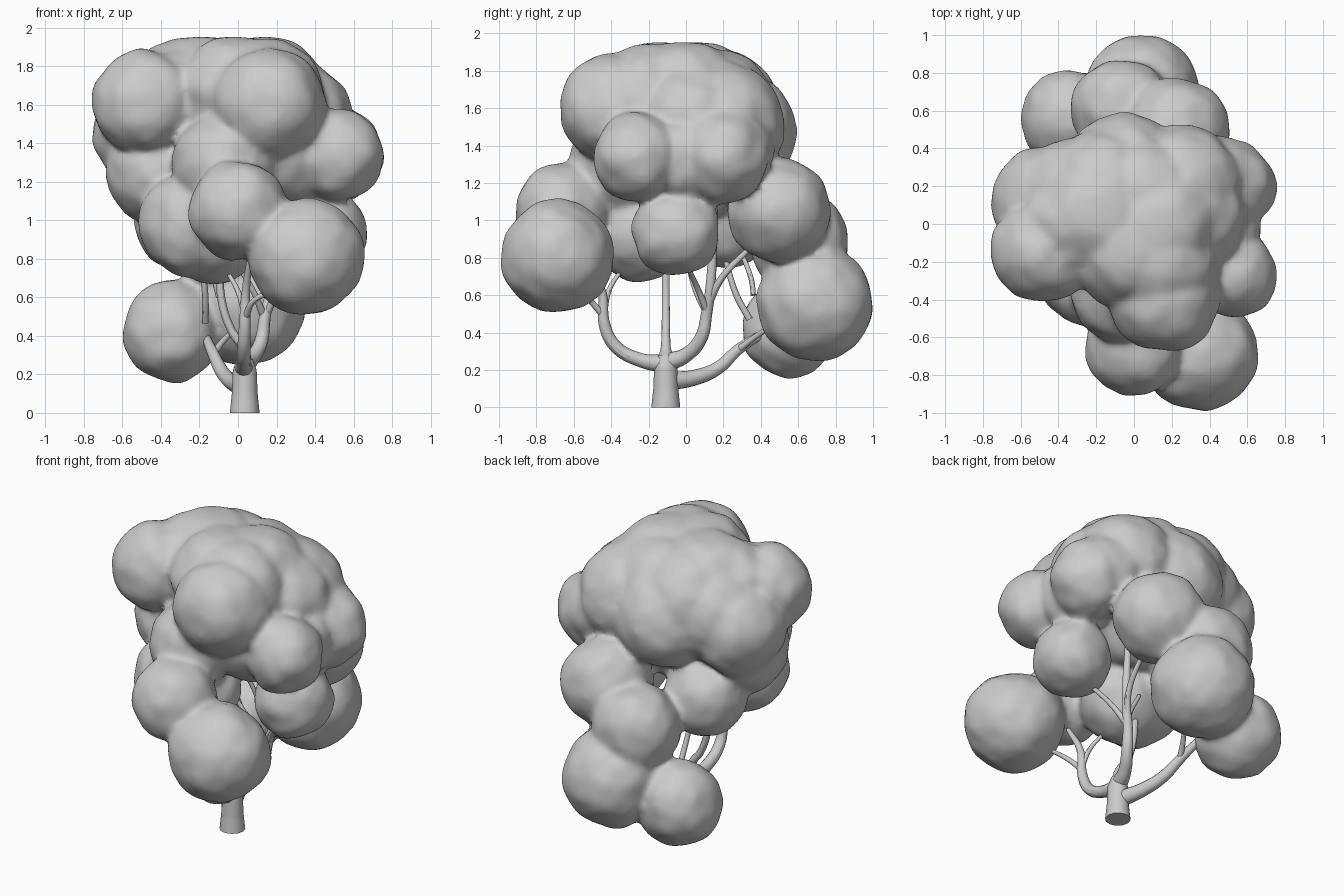
import bpy, bmesh
from mathutils import Matrix, noise

# Foliage puffs: x, y, z, radius
puffs = [
    (0.35, -0.69, 0.81, 0.304), (0.0, -0.655, 1.05, 0.258),                             # front low
    (-0.48, -0.14, 1.61, 0.277), (0.16, -0.385, 1.6, 0.295),                            # upper front
    (0.525, -0.26, 1.34, 0.237), (0.515, 0.2, 1.34, 0.24), (0.44, -0.05, 0.935, 0.235), # right side
    (0.22, 0.5, 1.05, 0.277), (-0.07, 0.61, 0.88, 0.268),                               # back middle
    (0.04, 0.69, 0.555, 0.31), (-0.34, 0.56, 0.425, 0.26),                              # back low
    (-0.23, -0.27, 0.98, 0.28), (-0.12, -0.25, 0.93, 0.26), (-0.29, 0.21, 0.99, 0.25),  # left low
    (-0.07, -0.35, 1.29, 0.275), (-0.41, 0.0, 1.26, 0.28), (0.25, -0.2, 1.35, 0.27),    # middle
    (-0.2, 0.05, 1.63, 0.335), (0.13, 0.0, 1.63, 0.335), (0.24, 0.2, 1.52, 0.325),      # crown
    (-0.05, 0.27, 1.48, 0.32), (-0.46, 0.12, 1.45, 0.295), (-0.02, -0.14, 1.65, 0.31),
    (0.0, 0.05, 1.3, 0.3),
]
# Fillers that soften the crown creases and the right side
fillers = [
    (-0.32, -0.02, 1.61, 0.31), (-0.16, 0.17, 1.58, 0.335), (0.06, 0.14, 1.59, 0.335),
    (0.28, 0.04, 1.53, 0.31), (-0.3, 0.14, 1.53, 0.32), (0.13, -0.2, 1.62, 0.325),
    (0.42, 0.22, 1.38, 0.25), (0.44, -0.02, 1.33, 0.24),
]
bm = bmesh.new()
for x, y, z, r in puffs + fillers:
    bmesh.ops.create_icosphere(bm, subdivisions=4, radius=r,
                               matrix=Matrix.Translation((x, y, z)))
for v in bm.verts:
    n = noise.noise(v.co * 5.0) * 0.018 + noise.noise(v.co * 11.0) * 0.012
    v.co += v.normal * n
    # Flattened crown
    if v.co.z > 1.94:
        v.co.z = 1.94 + 0.45 * (v.co.z - 1.94)
mesh = bpy.data.meshes.new("foliage")
bm.to_mesh(mesh)
bm.free()
foliage = bpy.data.objects.new("foliage", mesh)
bpy.context.collection.objects.link(foliage)

# Fuse the puffs into one soft skin
rm = foliage.modifiers.new("fuse", 'REMESH')
rm.mode = 'VOXEL'
rm.voxel_size = 0.018
rm.use_smooth_shade = True
sm = foliage.modifiers.new("soften", 'SMOOTH')
sm.factor = 0.5
sm.iterations = 10


def limb(name, pts):
    """Tapered round limb through points (x, y, z, radius)."""
    cu = bpy.data.curves.new(name, 'CURVE')
    cu.dimensions = '3D'
    cu.bevel_depth = 1.0
    cu.bevel_resolution = 4
    cu.resolution_u = 8
    cu.use_fill_caps = True
    sp = cu.splines.new('BEZIER')
    sp.bezier_points.add(len(pts) - 1)
    for bp, (x, y, z, r) in zip(sp.bezier_points, pts):
        bp.co = (x, y, z)
        bp.radius = r
        bp.handle_left_type = bp.handle_right_type = 'AUTO'
    tmp = bpy.data.objects.new(name, cu)
    bpy.context.collection.objects.link(tmp)
    bpy.context.view_layer.update()
    me = bpy.data.meshes.new_from_object(
        tmp.evaluated_get(bpy.context.evaluated_depsgraph_get()))
    bpy.data.objects.remove(tmp)
    ob = bpy.data.objects.new(name, me)
    bpy.context.collection.objects.link(ob)
    bpy.ops.object.select_all(action='DESELECT')
    ob.select_set(True)
    bpy.context.view_layer.objects.active = ob
    bpy.ops.object.shade_smooth_by_angle()


# Trunk
limb("trunk", [(0.035, -0.108, 0.0, 0.077), (0.035, -0.108, 0.1, 0.067),
               (0.035, -0.108, 0.22, 0.062), (0.035, -0.108, 0.28, 0.042)])
# Main boughs
limb("front_bough", [(0.03, -0.1, 0.23, 0.05), (0.03, -0.25, 0.255, 0.037),
                     (0.03, -0.38, 0.33, 0.034), (0.035, -0.435, 0.44, 0.031),
                     (0.04, -0.45, 0.62, 0.022), (0.06, -0.54, 0.8, 0.014)])
limb("right_bough", [(0.03, -0.1, 0.24, 0.05), (0.07, -0.0, 0.28, 0.04),
                     (0.12, 0.08, 0.37, 0.035), (0.14, 0.11, 0.5, 0.03),
                     (0.17, 0.13, 0.64, 0.026), (0.17, 0.15, 1.06, 0.02)])
limb("back_bough", [(0.02, -0.09, 0.14, 0.05), (-0.03, 0.05, 0.16, 0.042),
                    (-0.08, 0.17, 0.21, 0.036), (-0.13, 0.28, 0.31, 0.03),
                    (-0.17, 0.42, 0.4, 0.022)])
limb("middle_bough", [(0.03, -0.108, 0.24, 0.045), (0.03, -0.108, 0.33, 0.025),
                      (-0.03, -0.108, 0.42, 0.022), (-0.08, -0.108, 0.56, 0.021),
                      (-0.1, -0.108, 0.85, 0.02)])
# Twigs
twigs = [
    [(0.04, -0.45, 0.5, 0.018), (0.08, -0.52, 0.58, 0.015), (0.17, -0.57, 0.63, 0.012)],
    [(0.04, -0.44, 0.5, 0.018), (0.0, -0.41, 0.63, 0.014), (-0.06, -0.34, 0.74, 0.01)],
    [(0.14, 0.11, 0.53, 0.022), (0.2, 0.19, 0.69, 0.018), (0.23, 0.35, 0.86, 0.014)],
    [(0.13, 0.11, 0.51, 0.02), (0.08, 0.05, 0.63, 0.015), (-0.04, 0.0, 0.83, 0.012)],
    [(0.15, 0.11, 0.52, 0.02), (0.22, 0.06, 0.64, 0.016), (0.36, 0.0, 0.77, 0.012)],
    [(-0.13, 0.27, 0.3, 0.02), (-0.08, 0.36, 0.37, 0.016), (-0.02, 0.45, 0.43, 0.013)],
    [(-0.17, 0.34, 0.47, 0.018), (-0.17, 0.27, 0.6, 0.017), (-0.19, 0.2, 0.83, 0.014)],
    [(-0.1, 0.36, 0.6, 0.014), (-0.12, 0.35, 0.68, 0.014), (-0.16, 0.3, 0.82, 0.012)],
]
for i, pts in enumerate(twigs):
    limb(f"twig_{i + 1}", pts)
